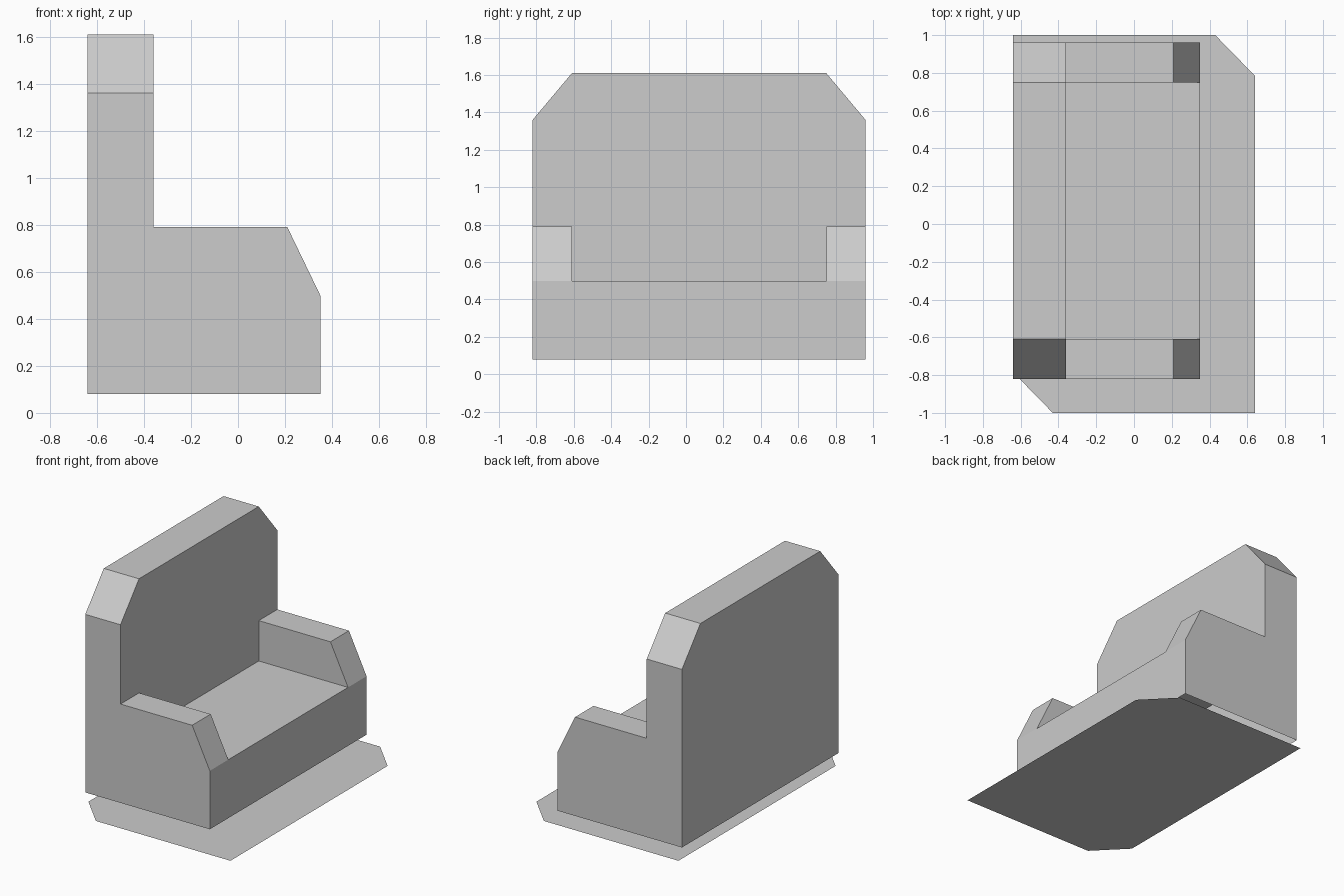
import bpy
import bmesh

cube = bpy.data.objects.get("Cube")
if cube:
    bpy.data.objects.remove(cube, do_unlink=True)

grey = bpy.data.materials.new("light_grey")
grey.use_nodes = True
colour = (0.604, 0.604, 0.604, 1)
grey.diffuse_color = colour
grey.node_tree.nodes["Principled BSDF"].inputs["Base Color"].default_value = colour


def make_object(name, polygons):
    """Join polygons, given as lists of corner points, into one flat-shaded shell."""
    bm = bmesh.new()
    for points in polygons:
        bm.faces.new([bm.verts.new(p) for p in points])
    bmesh.ops.remove_doubles(bm, verts=bm.verts, dist=0.0005)
    bmesh.ops.recalc_face_normals(bm, faces=bm.faces)
    mesh = bpy.data.meshes.new(name)
    bm.to_mesh(mesh)
    bm.free()
    mesh.materials.append(grey)
    obj = bpy.data.objects.new(name, mesh)
    bpy.context.collection.objects.link(obj)
    return obj


def across_x(x, outline):
    return [(x, y, z) for y, z in outline]


def across_y(y, outline):
    return [(x, y, z) for x, z in outline]


def strip_y(a, b, y0, y1):
    """Quad sweeping the (x, z) edge a-b from y0 to y1."""
    return [(a[0], y0, a[1]), (b[0], y0, b[1]), (b[0], y1, b[1]), (a[0], y1, a[1])]


# Key dimensions of the armchair
rear, rest, slope, front = -0.64, -0.36, 0.21, 0.35
outer, inner = 0.89, 0.68
base, seat, arm, shoulder, top = 0.08, 0.5, 0.79, 1.36, 1.61

# Half of the chair shell, open underneath
side = [(rear, base), (front, base), (front, seat), (slope, arm),
        (rest, arm), (rest, shoulder), (rear, shoulder)]
arm_inside = [(rest, seat), (front, seat), (slope, arm), (rest, arm)]
rest_front = [(0, seat), (inner, seat), (inner, arm), (outer, arm),
              (outer, shoulder), (inner, top), (0, top)]
rest_rear = [(0, base), (outer, base), (outer, shoulder), (inner, top), (0, top)]

shell = [
    across_y(outer, side),
    across_y(inner, arm_inside),
    across_x(rest, rest_front),
    across_x(rear, rest_rear),
    strip_y((rest, arm), (slope, arm), inner, outer),      # arm top
    strip_y((slope, arm), (front, seat), inner, outer),    # arm slope
    strip_y((rest, seat), (front, seat), 0, inner),        # seat
    # seat front, with the corner shared by the arm slope
    across_x(front, [(0, base), (outer, base), (outer, seat), (inner, seat), (0, seat)]),
    strip_y((rear, top), (rest, top), 0, inner),           # backrest top
    [(rear, inner, top), (rest, inner, top),
     (rest, outer, shoulder), (rear, outer, shoulder)],    # backrest chamfer
]
chair = make_object("armchair_body", shell)
chair.location.y = 0.07
mirror = chair.modifiers.new("mirror", "MIRROR")
mirror.use_axis = (False, True, False)

# Flat floor sheet with two opposite corners cut off
half_sheet = [(-0.64, 1), (0.43, 1), (0.64, 0.785)]
sheet = [(s * x, s * y, 0) for s in (1, -1) for x, y in half_sheet]
floor_sheet = make_object("floor_sheet", [sheet])
if floor_sheet.data.polygons[0].normal.z < 0:
    floor_sheet.data.flip_normals()
